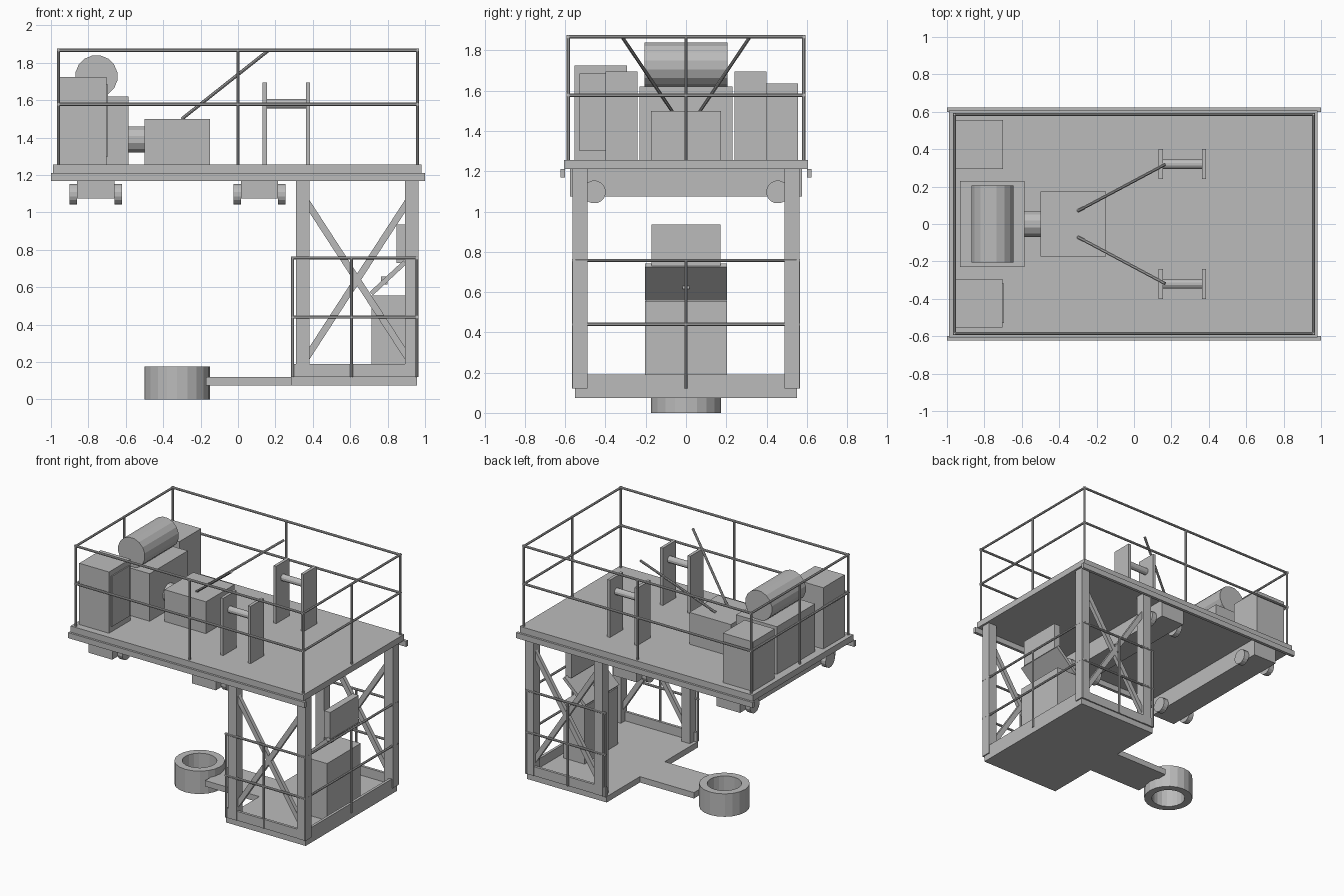
import bpy, bmesh
from math import pi, radians
from mathutils import Vector, Matrix

if "Cube" in bpy.data.objects:
    bpy.data.objects.remove(bpy.data.objects["Cube"], do_unlink=True)

GREY = (0.5, 0.5, 0.5, 1.0)
grey = bpy.data.materials.new("plain grey")
grey.use_nodes = True
grey.diffuse_color = GREY
grey.node_tree.nodes["Principled BSDF"].inputs["Base Color"].default_value = GREY


def finish(name, bm):
    mesh = bpy.data.meshes.new(name)
    bmesh.ops.recalc_face_normals(bm, faces=bm.faces)
    bm.to_mesh(mesh)
    bm.free()
    mesh.materials.append(grey)
    obj = bpy.data.objects.new(name, mesh)
    bpy.context.scene.collection.objects.link(obj)
    return obj


def box(name, x, y, z):
    """Box from (min, max) ranges."""
    bm = bmesh.new()
    size = Vector((x[1] - x[0], y[1] - y[0], z[1] - z[0]))
    mid = Vector((sum(x), sum(y), sum(z))) / 2
    bmesh.ops.create_cube(bm, size=1, matrix=Matrix.Translation(mid) @ Matrix.Diagonal(size).to_4x4())
    return finish(name, bm)


def rod(name, a, b, radius, sides=8):
    """Prism running from a to b."""
    a, b = Vector(a), Vector(b)
    d = b - a
    turn = d.to_track_quat("Z", "Y").to_matrix().to_4x4() @ Matrix.Rotation(pi / sides, 4, "Z")
    bm = bmesh.new()
    bmesh.ops.create_cone(bm, cap_ends=True, segments=sides, radius1=radius, radius2=radius,
                          depth=d.length, matrix=Matrix.Translation((a + b) / 2) @ turn)
    return finish(name, bm)


def slab(name, centre, size, tilt):
    """Box tilted about the y axis."""
    bm = bmesh.new()
    bmesh.ops.create_cube(bm, size=1, matrix=Matrix.Translation(centre)
                          @ Matrix.Rotation(tilt, 4, "Y") @ Matrix.Diagonal(size).to_4x4())
    return finish(name, bm)


def railing(name, corners, posts, base, heights, r=0.009):
    """Horizontal rails along the corner path, with upright posts."""
    for z in heights:
        for (ax, ay), (bx, by) in zip(corners, corners[1:]):
            a, b = Vector((ax, ay, z)), Vector((bx, by, z))
            ext = (b - a).normalized() * r
            rod(name + "_rail", a - ext, b + ext, r)
    for x, y in posts:
        rod(name + "_post", (x, y, base), (x, y, heights[-1]), r)


# Upper deck
box("deck", (-0.99, 0.98), (-0.607, 0.607), (1.21, 1.257))
for s in (-1, 1):
    box("deck_side_rail", (-1, 1), sorted((s * 0.6, s * 0.623)), (1.168, 1.21))

X, Y = 0.96, 0.585
railing("deck_railing", [(-X, -Y), (X, -Y), (X, Y), (-X, Y), (-X, -Y)],
        [(x, y) for x in (-X, 0, X) for y in (-Y, 0, Y) if x or y], 1.255, (1.578, 1.867))

# Cross beams with wheels under the deck
for cx in (-0.76, 0.115):
    box("cross_beam", (cx - 0.1, cx + 0.1), (-0.575, 0.575), (1.075, 1.21))
    for s in (-1, 1):
        for e in (-1, 1):
            rod("wheel", (cx + e * 0.1, s * 0.455, 1.097), (cx + e * 0.14, s * 0.455, 1.097), 0.057, 16)

# Cabinets and machinery on the deck
box("tall_cabinet", (-0.955, -0.703), (-0.553, -0.293), (1.257, 1.725))
box("cabinet_door", (-0.703, -0.694), (-0.528, -0.318), (1.3, 1.685))
box("low_cabinet", (-0.955, -0.7), (0.293, 0.555), (1.257, 1.635))
box("drum_stand", (-0.93, -0.585), (-0.23, 0.23), (1.257, 1.62))
rod("drum", (-0.757, -0.205, 1.727), (-0.757, 0.205, 1.727), 0.114, 16)
box("gearbox", (-0.5, -0.15), (-0.173, 0.173), (1.257, 1.5))
rod("drive_shaft", (-0.59, 0, 1.39), (-0.495, 0, 1.39), 0.071, 12)

# Paired brackets and angled rods
for s in (-1, 1):
    for x in (0.132, 0.363):
        box("bracket_plate", (x, x + 0.023), sorted((s * 0.24, s * 0.4)), (1.257, 1.695))
    rod("bracket_pin", (0.15, s * 0.32, 1.58), (0.37, s * 0.32, 1.58), 0.026, 12)
    rod("angled_rod", (-0.3, s * 0.07, 1.5), (0.165, s * 0.318, 1.868), 0.009)

# Tower legs and cross braces
for s in (-1, 1):
    ys = sorted((s * 0.49, s * 0.563))
    for x in (0.31, 0.893):
        box("tower_leg", (x, x + 0.072), ys, (0.12, 1.21))
    for t in (-1, 1):
        slab("cross_brace", (0.637, s * 0.528, 0.64), (1.07, 0.03, 0.036), t * radians(57))

# Lower platform, open at its inner end
box("lower_platform", (0.285, 0.957), (-0.55, 0.55), (0.075, 0.12))
for s in (-1, 1):
    box("toe_board", (0.287, 0.957), sorted((s * 0.54, s * 0.56)), (0.12, 0.19))
box("toe_board_end", (0.937, 0.957), (-0.55, 0.55), (0.12, 0.19))
L, R, W = 0.292, 0.957, 0.558
railing("lower_railing", [(L, -W), (R, -W), (R, W), (L, W)],
        [(L, -W), (0.607, -W), (R, -W), (R, 0), (R, W), (0.607, W), (L, W)], 0.12, (0.44, 0.757))

# Control desk and screen
box("desk_body", (0.715, 0.895), (-0.203, 0.203), (0.12, 0.555))
slab("desk_panel", (0.803, 0, 0.65), (0.245, 0.406, 0.025), radians(-43))
box("desk_lever", (0.765, 0.8), (-0.018, 0.018), (0.615, 0.657))
box("screen", (0.848, 0.9), (-0.172, 0.172), (0.73, 0.935))

# Arm and ring at ground level
box("arm", (-0.172, 0.29), (-0.15, 0.15), (0.075, 0.12))
bm = bmesh.new()
turn = Matrix.Translation((-0.325, 0, 0))
outer = bmesh.ops.create_circle(bm, segments=20, radius=0.175, matrix=turn)["verts"]
inner = bmesh.ops.create_circle(bm, segments=20, radius=0.12, matrix=turn)["verts"]
bmesh.ops.bridge_loops(bm, edges=bm.edges[:])
up = bmesh.ops.extrude_face_region(bm, geom=bm.faces[:], use_keep_orig=True)["geom"]
bmesh.ops.translate(bm, vec=(0, 0, 0.175), verts=[g for g in up if isinstance(g, bmesh.types.BMVert)])
finish("ground_ring", bm)
